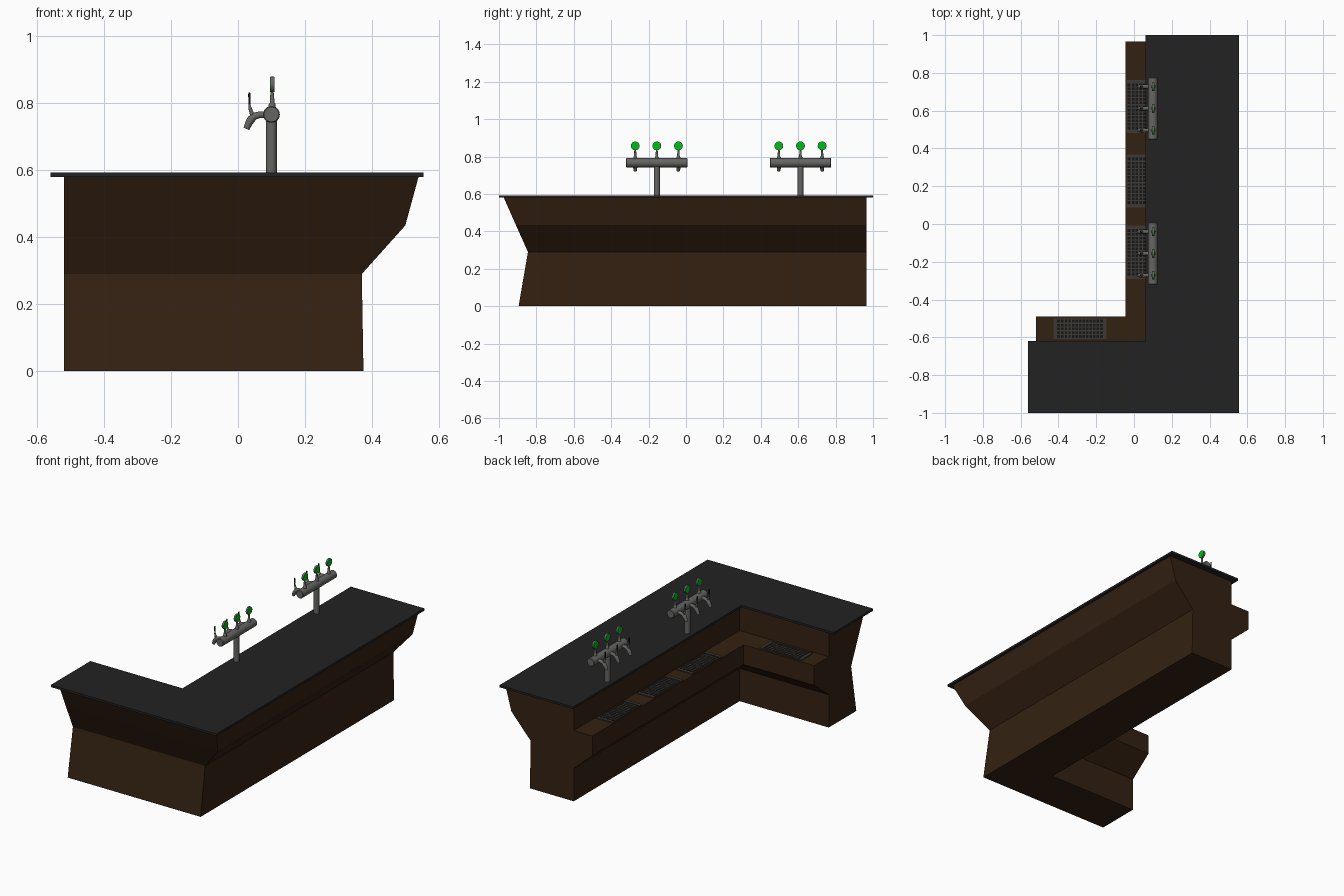
import bpy, bmesh, math
from mathutils import Vector

if "Cube" in bpy.data.objects:
    bpy.data.objects.remove(bpy.data.objects["Cube"])


def material(name, rgb):
    m = bpy.data.materials.new(name)
    m.diffuse_color = (*rgb, 1)
    m.use_nodes = True
    m.node_tree.nodes["Principled BSDF"].inputs["Base Color"].default_value = m.diffuse_color
    return m


WOOD = material("dark_wood", (0.034, 0.015, 0.006))
STONE = material("black_counter", (0.016, 0.016, 0.016))
METAL = material("metal", (0.13, 0.13, 0.125))
GRATE = material("grate_metal", (0.045, 0.04, 0.036))
BLACK = material("black", (0.008, 0.008, 0.008))
GREEN = material("green", (0.0, 0.5, 0.01))


def finish(name, bm, mat, smooth=False):
    bmesh.ops.recalc_face_normals(bm, faces=bm.faces)
    me = bpy.data.meshes.new(name)
    bm.to_mesh(me)
    bm.free()
    ob = bpy.data.objects.new(name, me)
    bpy.context.collection.objects.link(ob)
    me.materials.append(mat)
    if smooth:
        bpy.ops.object.select_all(action='DESELECT')
        ob.select_set(True)
        bpy.context.view_layer.objects.active = ob
        bpy.ops.object.shade_smooth_by_angle(angle=math.radians(40))
    return ob


def loft(bm, rings):
    """Join rings of points with quads and cap both ends."""
    rows = [[bm.verts.new(p) for p in r] for r in rings]
    n = len(rows[0])
    for a, b in zip(rows, rows[1:]):
        for i in range(n):
            j = (i + 1) % n
            bm.faces.new((a[i], a[j], b[j], b[i]))
    bm.faces.new(rows[0])
    bm.faces.new(rows[-1])


def ell(left, front, right, back, ix, iy, z):
    """L-shaped ring: outer edges plus the inner corner (ix, iy)."""
    return [(left, front, z), (right, front, z), (right, back, z),
            (ix, back, z), (ix, iy, z), (left, iy, z)]


def tube(name, stations, mat, side=(0, 1, 0), n=16):
    """Round sweep through (x, y, z, radius); side is normal to the path plane."""
    pts = [Vector(s[:3]) for s in stations]
    side = Vector(side)
    rings = []
    for i, p in enumerate(pts):
        t = (pts[min(i + 1, len(pts) - 1)] - pts[max(i - 1, 0)]).normalized()
        u, r = t.cross(side), stations[i][3]
        rings.append([p + r * (math.cos(a) * u + math.sin(a) * side)
                      for a in (2 * math.pi * k / n for k in range(n))])
    bm = bmesh.new()
    loft(bm, rings)
    return finish(name, bm, mat, True)


def box(bm, x0, x1, y0, y1, z0, z1):
    loft(bm, [[(x0, y0, z), (x1, y0, z), (x1, y1, z), (x0, y1, z)] for z in (z0, z1)])


# Counter body with flared outer sides
bm = bmesh.new()
loft(bm, [ell(-0.52, f, r, 0.965, 0.08, -0.63, z) for f, r, z in
          [(-0.895, 0.375, 0), (-0.845, 0.37, 0.29), (-0.91, 0.50, 0.435), (-0.975, 0.54, 0.582)]])
finish("counter_body", bm, WOOD)

# Inner work shelf with sloped underside
bm = bmesh.new()
loft(bm, [ell(-0.52, -0.63, 0.08, 0.965, ix, iy, z) for ix, iy, z in
          [(0.079, -0.629, 0.20), (-0.045, -0.49, 0.31), (-0.045, -0.49, 0.43)]])
finish("work_shelf", bm, WOOD)

# Counter top
bm = bmesh.new()
loft(bm, [ell(-0.56, -1, 0.555, 1, 0.06, -0.62, z) for z in (0.58, 0.593)])
finish("counter_top", bm, STONE)


def drip_tray(name, x0, x1, y0, y1):
    z, h, e = 0.43, 0.006, 0.006
    bm = bmesh.new()
    box(bm, x0 + e, x1 - e, y0 + e, y1 - e, z - 0.002, z + 0.002)
    finish(name + "_base", bm, BLACK)
    bm = bmesh.new()
    along_x = x1 - x0 > y1 - y0
    ex, ey = (0.018, e) if along_x else (e, 0.018)
    box(bm, x0, x0 + ex, y0, y1, z, z + h)
    box(bm, x1 - ex, x1, y0, y1, z, z + h)
    box(bm, x0 + ex, x1 - ex, y0, y0 + ey, z, z + h)
    box(bm, x0 + ex, x1 - ex, y1 - ey, y1, z, z + h)
    nx, ny = (13, 5) if along_x else (5, 13)
    for i in range(1, nx):
        x = x0 + ex + (x1 - x0 - 2 * ex) * i / nx
        box(bm, x - 0.003, x + 0.003, y0 + ey, y1 - ey, z, z + h - 0.001)
    for i in range(1, ny):
        y = y0 + ey + (y1 - y0 - 2 * ey) * i / ny
        box(bm, x0 + ex, x1 - ex, y - 0.003, y + 0.003, z, z + h - 0.0015)
    finish(name + "_grate", bm, GRATE)


# Drip trays
for i, y in enumerate((-0.15, 0.228, 0.622)):
    drip_tray(f"drip_tray_{i + 1}", -0.04, 0.07, y - 0.141, y + 0.141)
drip_tray("drip_tray_side", -0.425, -0.145, -0.61, -0.50)

# Beer towers, each with a post, a cross bar and three taps
X = 0.1
for t, yc in enumerate((-0.156, 0.612), 1):
    tube(f"tower_{t}_post", [(X, yc, 0.59, 0.016), (X, yc, 0.765, 0.016)], METAL, n=24)
    tube(f"tower_{t}_bar", [(X, yc - 0.164, 0.767, 0.022), (X, yc - 0.161, 0.767, 0.025),
                            (X, yc + 0.161, 0.767, 0.025), (X, yc + 0.164, 0.767, 0.022)],
         METAL, (1, 0, 0), 24)
    for k in (-1, 0, 1):
        y, tag = yc + k * 0.1155, f"tower_{t}_tap_{k + 2}"
        # Curved spout
        tube(tag + "_spout", [(0.09, y, 0.766, 0.011), (0.065, y, 0.766, 0.010),
                              (0.05, y, 0.762, 0.011), (0.039, y, 0.752, 0.012),
                              (0.032, y, 0.74, 0.011), (0.025, y, 0.724, 0.009)], METAL)
        # Flow lever
        tube(tag + "_lever_base", [(0.043, y, 0.765, 0.007), (0.036, y, 0.785, 0.005),
                                   (0.034, y, 0.797, 0.003)], METAL, n=10)
        tube(tag + "_lever", [(0.034, y, 0.795, 0.003), (0.034, y, 0.828, 0.0035),
                              (0.034, y, 0.832, 0.002)], BLACK, n=10)
        # Badge holder and round badge
        tube(tag + "_badge_stem", [(X + 0.002, y, 0.788, 0.011), (X + 0.002, y, 0.798, 0.010),
                                   (X + 0.002, y, 0.802, 0.007), (X + 0.002, y, 0.822, 0.006),
                                   (X + 0.002, y, 0.838, 0.004)], METAL)
        tube(tag + "_badge_rim", [(X - 0.003, y, 0.857, 0.0235), (X + 0.007, y, 0.857, 0.0235)],
             METAL, n=24)
        tube(tag + "_badge", [(X - 0.004, y, 0.857, 0.0225), (X + 0.009, y, 0.857, 0.0225)],
             GREEN, n=24)
